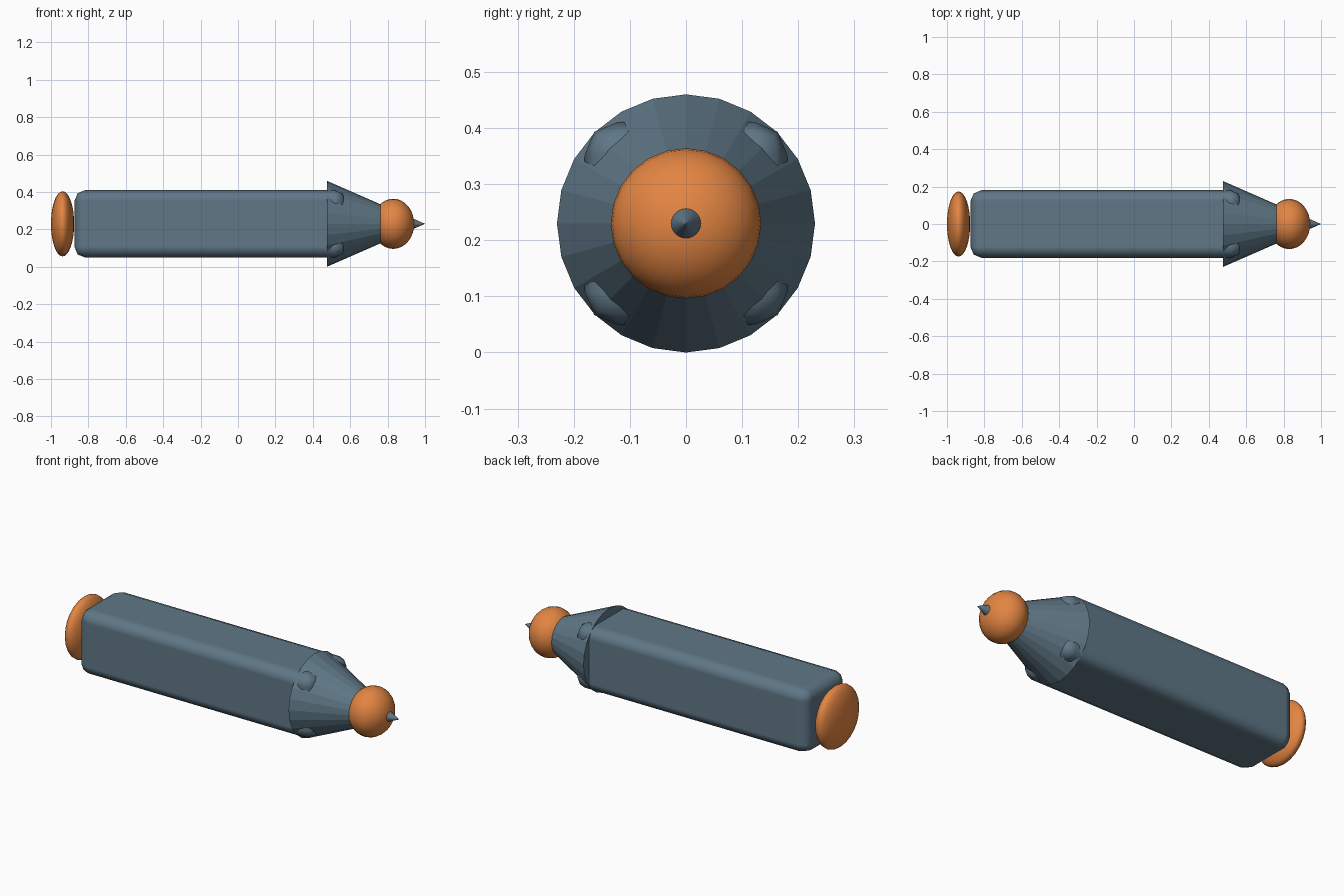
import bpy, math

if "Cube" in bpy.data.objects:
    bpy.data.objects.remove(bpy.data.objects["Cube"])

CZ = 0.23  # height of the long axis


def material(name, rgb):
    m = bpy.data.materials.new(name)
    m.diffuse_color = (*rgb, 1)
    m.use_nodes = True
    m.node_tree.nodes["Principled BSDF"].inputs["Base Color"].default_value = m.diffuse_color
    return m


steel = material("slate blue", (0.115, 0.185, 0.24))
orange = material("orange", (0.77, 0.235, 0.055))


def finish(name, mat):
    ob = bpy.context.object
    ob.name = name
    ob.data.materials.append(mat)
    return ob


def ellipsoid(name, x, half_length, radius):
    # squashed ball whose poles lie on the long axis
    bpy.ops.mesh.primitive_uv_sphere_add(segments=24, ring_count=16, radius=1,
                                         location=(x, 0, CZ), rotation=(0, math.pi / 2, 0))
    ob = finish(name, orange)
    ob.scale = (radius, radius, half_length)
    bpy.ops.object.shade_smooth()
    return ob


# long square body with rounded edges; its front corners poke through the nose
bpy.ops.mesh.primitive_cube_add(size=1, location=(-0.15, 0, CZ))
body = finish("body", steel)
body.scale = (1.45, 0.362, 0.362)
bpy.ops.object.transform_apply(location=False, rotation=False, scale=True)
bpy.ops.object.shade_smooth()
bevel = body.modifiers.new("round_edges", "BEVEL")
bevel.width = 0.06
bevel.segments = 2
bevel.harden_normals = True

# faceted nose cone whose tip sticks out of the nose ball
bpy.ops.mesh.primitive_cone_add(vertices=24, radius1=0.23, radius2=0, depth=0.525,
                                location=(0.7375, 0, CZ), rotation=(0, math.pi / 2, 0))
finish("nose_cone", steel)

# ball around the nose and flattened disc at the tail
ellipsoid("nose_ball", 0.83, 0.112, 0.134)
ellipsoid("tail_disc", -0.938, 0.062, 0.174)
